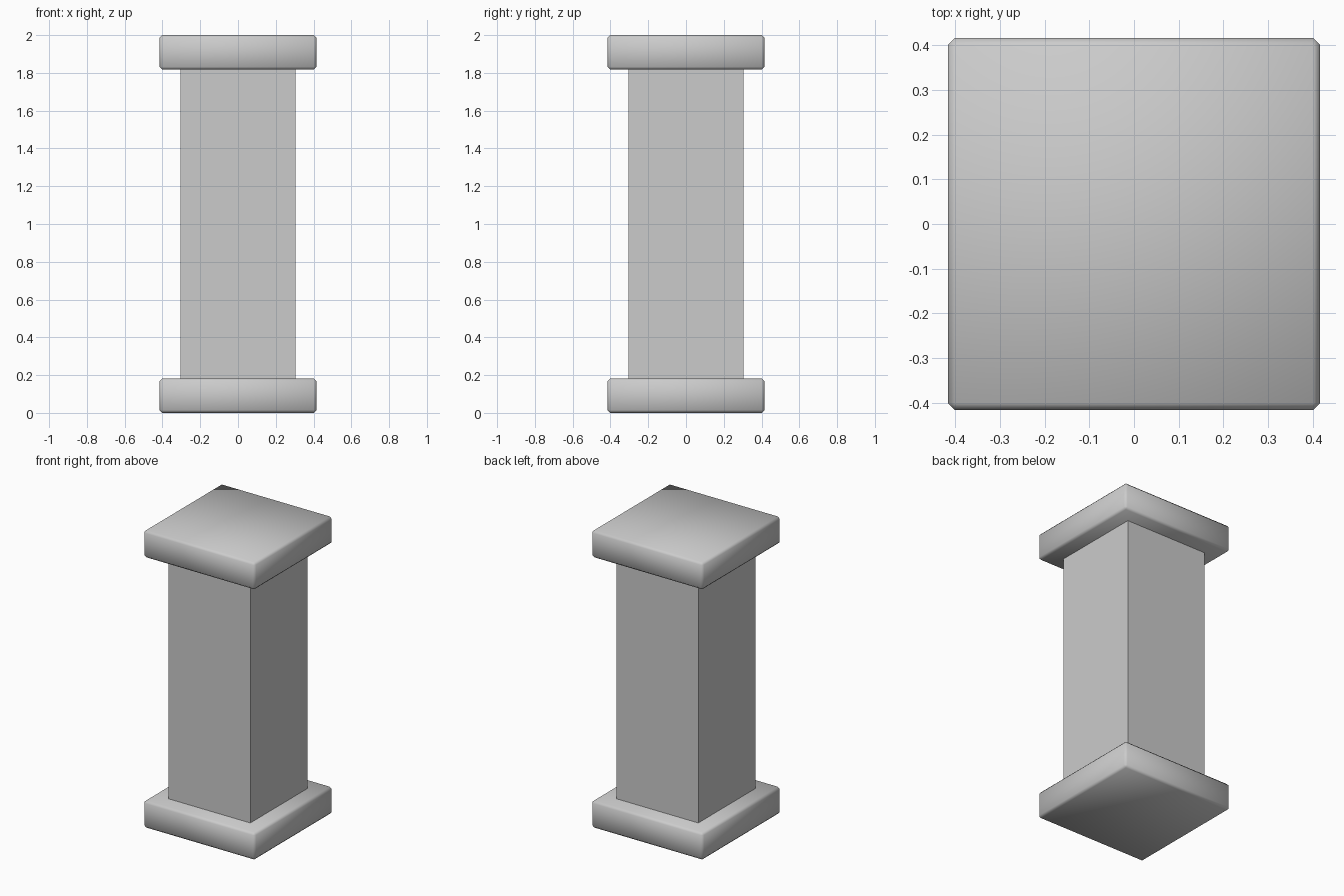
import bpy
import bmesh

cube = bpy.data.objects.get("Cube")
if cube:
    bpy.data.objects.remove(cube, do_unlink=True)

stone = bpy.data.materials.new("light_grey_stone")
stone.use_nodes = True
grey = (0.6, 0.6, 0.6, 1)
stone.diffuse_color = grey
stone.node_tree.nodes["Principled BSDF"].inputs["Base Color"].default_value = grey


def block(name, half, bottom, top, chamfer=0):
    """Square block, optionally with chamfered, softly shaded edges."""
    bm = bmesh.new()
    bmesh.ops.create_cube(bm, size=1)
    for v in bm.verts:
        v.co.x *= 2 * half
        v.co.y *= 2 * half
        v.co.z = top if v.co.z > 0 else bottom
    if chamfer:
        bmesh.ops.bevel(bm, geom=bm.edges[:], offset=chamfer, segments=1,
                        profile=0.5, affect='EDGES')
        for f in bm.faces:
            f.smooth = True
    mesh = bpy.data.meshes.new(name)
    bm.to_mesh(mesh)
    bm.free()
    mesh.materials.append(stone)
    obj = bpy.data.objects.new(name, mesh)
    bpy.context.collection.objects.link(obj)
    return obj


# Base and capital slabs
block("base_slab", 0.416, 0, 0.183, 0.015)
block("capital_slab", 0.416, 1.817, 2, 0.015)

# Plain square shaft, tucked slightly into both slabs
block("shaft", 0.305, 0.17, 1.83)
